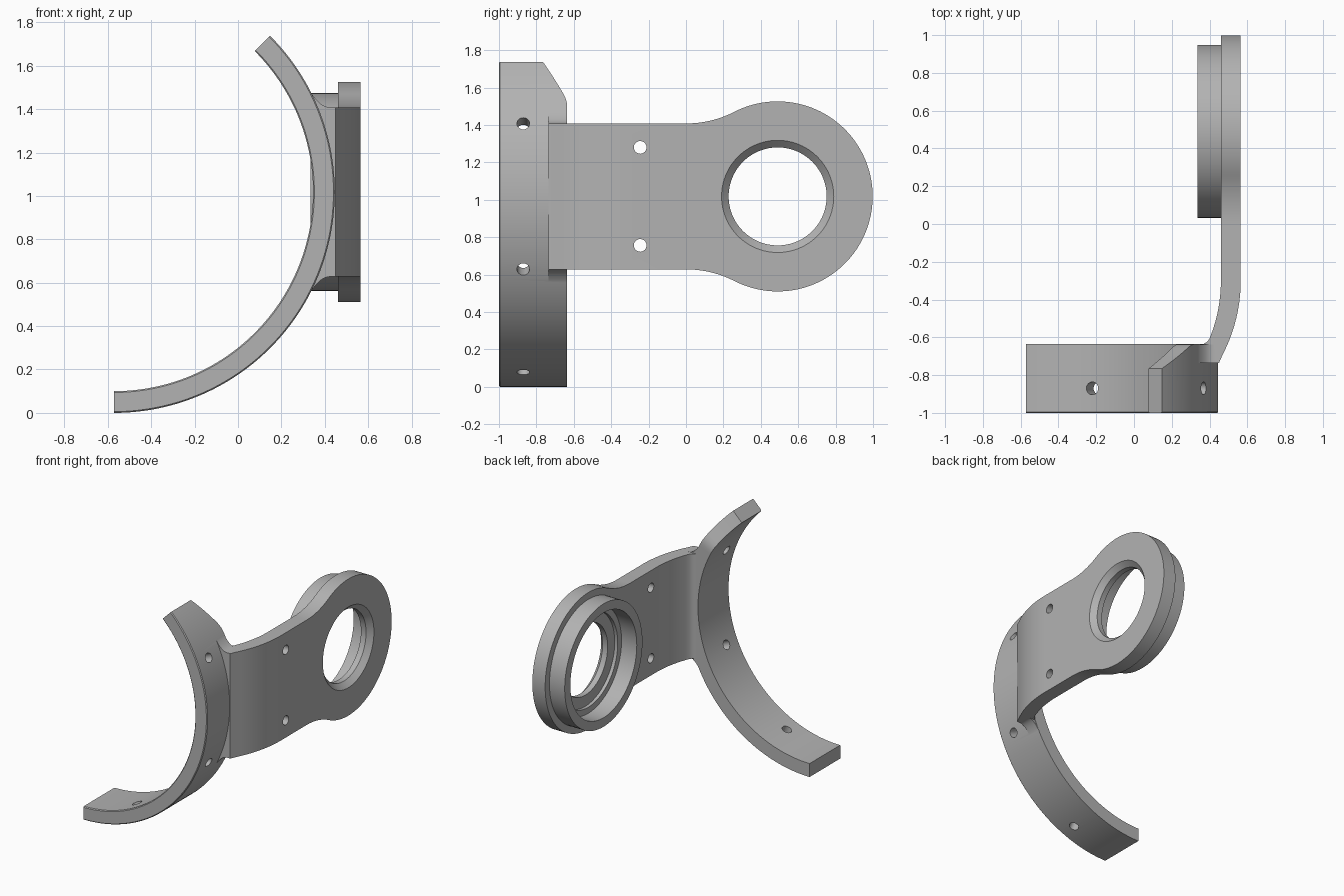
import bpy, bmesh
from math import sin, cos, pi, radians, sqrt, atan2
from mathutils import Matrix, Vector

cube = bpy.data.objects.get("Cube")
if cube:
    bpy.data.objects.remove(cube, do_unlink=True)

grey = bpy.data.materials.new("plain grey")
grey.use_nodes = True
grey.diffuse_color = (0.45, 0.45, 0.45, 1)
grey.node_tree.nodes["Principled BSDF"].inputs["Base Color"].default_value = (0.45, 0.45, 0.45, 1)

MID = 1.02                 # height of the symmetry plane
ARC_X = -0.572             # centre of the curved strap
R_OUT, R_IN = 1.018, 0.918
EYE_Y, EYE_R = 0.49, 0.508
HALF = 0.39                # half height of the arm


def finish(name, bm):
    bmesh.ops.recalc_face_normals(bm, faces=bm.faces[:])
    mesh = bpy.data.meshes.new(name)
    bm.to_mesh(mesh)
    bm.free()
    mesh.materials.append(grey)
    ob = bpy.data.objects.new(name, mesh)
    bpy.context.scene.collection.objects.link(ob)
    return ob


def prism(name, points, extrude):
    bm = bmesh.new()
    face = bm.faces.new([bm.verts.new(p) for p in points])
    geom = bmesh.ops.extrude_face_region(bm, geom=[face])["geom"]
    moved = [v for v in geom if isinstance(v, bmesh.types.BMVert)]
    bmesh.ops.translate(bm, verts=moved, vec=extrude)
    return finish(name, bm)


def skin(name, rings, closed=False):
    """Join equal rings of points into a solid."""
    bm = bmesh.new()
    rows = [[bm.verts.new(p) for p in ring] for ring in rings]
    n = len(rows[0])
    for a, b in zip(rows, rows[1:] + rows[:1] if closed else rows[1:]):
        for i in range(n):
            j = (i + 1) % n
            bm.faces.new((a[i], a[j], b[j], b[i]))
    if not closed:
        bm.faces.new(rows[0])
        bm.faces.new(rows[-1])
    return finish(name, bm)


def turned(name, profile, steps=96):
    """Solid of revolution about the eye axis, from (x, radius) pairs."""
    rings = [[(x, EYE_Y + r * cos(2 * pi * k / steps), MID + r * sin(2 * pi * k / steps))
              for k in range(steps)] for x, r in profile]
    return skin(name, rings)


def pin(name, centre, direction, radius=0.034, length=0.4):
    bm = bmesh.new()
    turn = Vector(direction).to_track_quat("Z", "Y").to_matrix().to_4x4()
    bmesh.ops.create_cone(bm, cap_ends=True, segments=24, radius1=radius, radius2=radius,
                          depth=length, matrix=Matrix.Translation(centre) @ turn)
    return finish(name, bm)


def combine(target, tool, operation):
    mod = target.modifiers.new(operation, "BOOLEAN")
    mod.operation, mod.object, mod.solver = operation, tool, "EXACT"
    bpy.context.view_layer.objects.active = target
    bpy.ops.object.modifier_apply(modifier=mod.name)
    bpy.data.objects.remove(tool, do_unlink=True)


def arc_point(r, a, y):
    return (ARC_X + r * cos(a), y, MID + r * sin(a))


# Curved strap: a swept section whose back edge tapers towards the upper end
def back_edge(deg):
    if deg <= 28:
        return -0.635
    if deg <= 32:
        return -0.635 - 0.015 * ((deg - 28) / 4) ** 2
    return -0.65 - 0.115 * (deg - 32) / 13


c = 0.006
rings = []
for k in range(91):
    deg = -90 + 1.5 * k
    a, back = radians(deg), back_edge(deg)
    section = [(R_OUT, back), (R_IN, back), (R_IN, c - 1), (R_IN + c, -1),
               (R_OUT - c, -1), (R_OUT, c - 1)]
    rings.append([arc_point(r, a, y) for r, y in section])
bracket = skin("mounting_bracket", rings)

# Arm: bent plate thickness, trimmed to the outline with the round eye
N = 16
bend = [(0.565, 1.1), (0.565, -0.3)]
for k in range(1, N + 1):
    y = 0.39 * k / N
    bend.append((0.565 - 0.85 + sqrt(0.85 ** 2 - y * y), -0.3 - y))
bend += [(0.45, -0.735), (0.365, -0.735), (0.365, -0.637), (0.385, -0.625), (0.398, -0.61)]
for k in range(N, -1, -1):
    y = 0.28 * k / N
    bend.append((0.46 - 0.81 + sqrt(0.81 ** 2 - y * y), -0.3 - y))
bend.append((0.46, 1.1))
arm = prism("arm", [(x, y, MID - 0.6) for x, y in bend], (0, 0, 1.2))

rf = 0.568                                  # concave blend from arm to eye
touch = atan2(HALF + rf, EYE_Y)
upper = [(-0.8, HALF)]
for k in range(N + 1):
    t = -pi / 2 + (pi / 2 - touch) * k / N
    upper.append((rf * cos(t), HALF + rf + rf * sin(t)))
for k in range(1, 49):
    t = (pi - touch) * (1 - k / 48)
    upper.append((EYE_Y + EYE_R * cos(t), EYE_R * sin(t)))
outline = upper + [(y, -z) for y, z in reversed(upper[:-1])]
trim = prism("arm_outline", [(0.2, y, MID + z) for y, z in outline], (0.6, 0, 0))
combine(arm, trim, "INTERSECT")

# Flared root where the arm runs into the strap
flare = [(0.448, HALF), (0.425, HALF)]
for k in range(1, 9):
    t = k / 8
    flare.append((0.425 - 0.09 * t, HALF + 0.07 * t * t))
inner = [(ARC_X + 0.97 * cos(a), 0.97 * sin(a))
         for a in [radians(27.5 - 55 * k / 24) for k in range(25)]]
shape = flare + inner + [(x, -z) for x, z in reversed(flare)]
root = prism("arm_root", [(x, -0.735, MID + z) for x, z in shape], (0, 0.098, 0))
combine(bracket, root, "UNION")

# Boss on the inner side of the eye
combine(arm, turned("boss", [(0.335, 0.457), (0.5, 0.457)]), "UNION")
combine(bracket, arm, "UNION")

# Stepped seat, through bore and outer chamfer
bore = turned("bore", [(0.3, 0.39), (0.46, 0.39), (0.46, 0.345), (0.485, 0.345),
                       (0.485, 0.262), (0.527, 0.262), (0.565, 0.3), (0.6, 0.335)])
combine(bracket, bore, "DIFFERENCE")

# Screw holes in the strap and the arm
for deg in (22.5, -22.5, -67.5):
    a = radians(deg)
    combine(bracket, pin("strap_hole", arc_point(0.968, a, -0.87), (cos(a), 0, sin(a))), "DIFFERENCE")
for side in (-1, 1):
    combine(bracket, pin("arm_hole", (0.51, -0.245, MID + side * 0.262), (1, 0, 0)), "DIFFERENCE")

# Set on the ground and shade smooth with crisp edges
low = min(v.co.z for v in bracket.data.vertices)
bracket.data.transform(Matrix.Translation((0, 0, -low)))
bpy.ops.object.select_all(action="DESELECT")
bracket.select_set(True)
bpy.context.view_layer.objects.active = bracket
bpy.ops.object.shade_smooth_by_angle(angle=radians(25))
